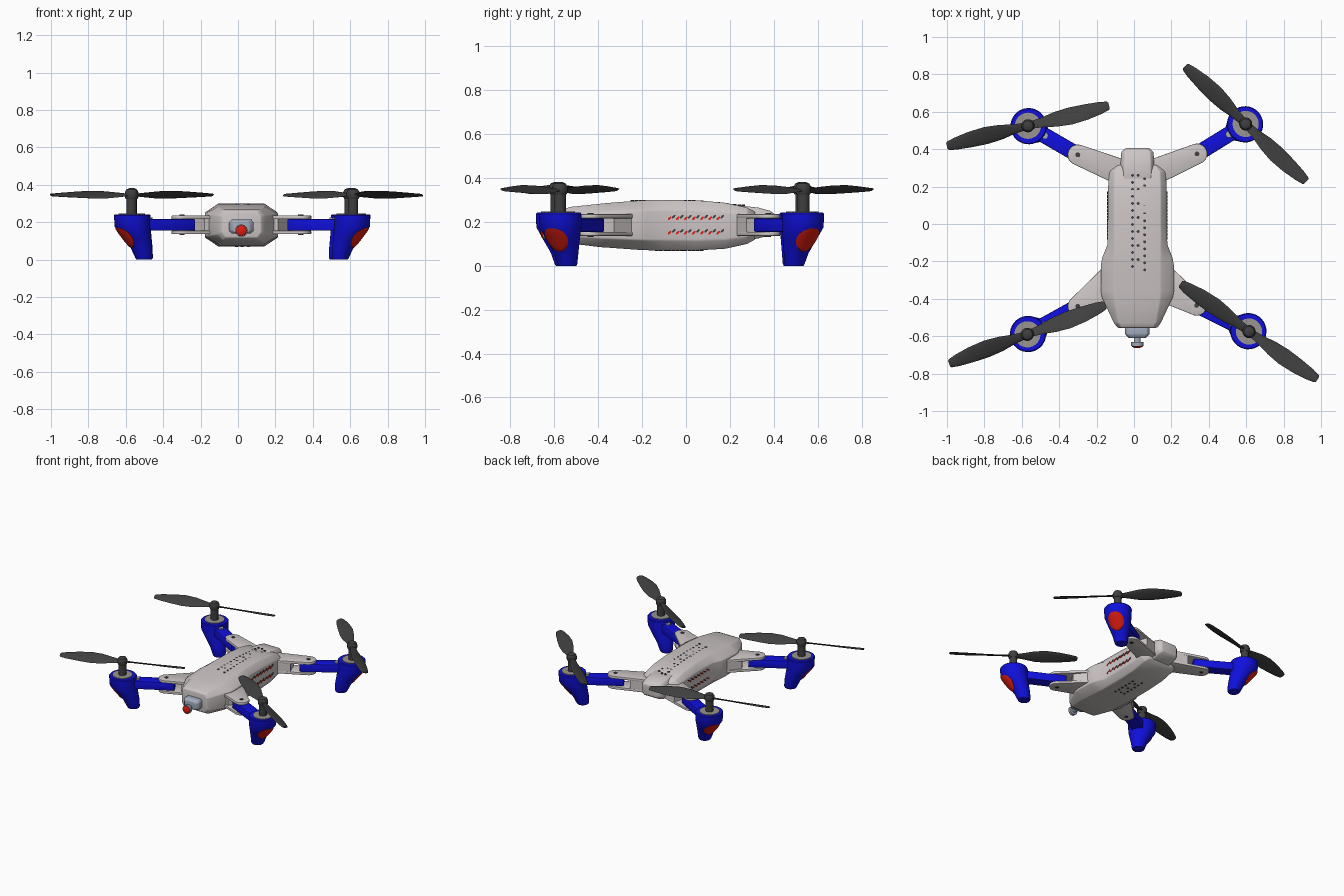
import bpy, bmesh, math
from mathutils import Vector

cube = bpy.data.objects.get("Cube")
if cube:
    bpy.data.objects.remove(cube, do_unlink=True)

X, Y, Z = Vector((1, 0, 0)), Vector((0, 1, 0)), Vector((0, 0, 1))
CX = 0.018  # body centre line


def material(name, r, g, b):
    m = bpy.data.materials.new(name)
    m.use_nodes = True
    m.diffuse_color = (r, g, b, 1)
    m.node_tree.nodes["Principled BSDF"].inputs["Base Color"].default_value = (r, g, b, 1)
    return m


SHELL = material("warm_grey_shell", 0.61, 0.56, 0.56)
BLUE = material("blue_plastic", 0.005, 0.005, 0.72)
RED = material("red_lens", 0.75, 0.012, 0.005)
DARK = material("dark_rubber", 0.05, 0.05, 0.05)
MOTOR = material("motor_grey", 0.32, 0.30, 0.28)
STEEL = material("steel", 0.36, 0.41, 0.50)


def ring(centre, u, v, ru, rv=None, n=24):
    rv = rv or ru
    c = Vector(centre)
    return [c + u * ru * math.cos(a) + v * rv * math.sin(a)
            for a in (2 * math.pi * i / n for i in range(n))]


def loft(name, rings, mat, bevel=0, angle=35):
    """Skin a list of equal rings, cap both ends and shade by angle."""
    bm = bmesh.new()
    rows = [[bm.verts.new(p) for p in r] for r in rings]
    n = len(rows[0])
    for a, b in zip(rows, rows[1:]):
        for i in range(n):
            j = (i + 1) % n
            bm.faces.new((a[i], a[j], b[j], b[i]))
    bm.faces.new(rows[0])
    bm.faces.new(rows[-1])
    bmesh.ops.recalc_face_normals(bm, faces=bm.faces)
    if bevel:
        sharp = [e for e in bm.edges if e.calc_face_angle(0) > 0.4]
        bmesh.ops.bevel(bm, geom=sharp, offset=bevel, segments=2, profile=0.5,
                        affect='EDGES', clamp_overlap=True)
    me = bpy.data.meshes.new(name)
    bm.to_mesh(me)
    bm.free()
    me.materials.append(mat)
    me.shade_smooth()
    me.set_sharp_from_angle(angle=math.radians(angle))
    ob = bpy.data.objects.new(name, me)
    bpy.context.collection.objects.link(ob)
    return ob


def post(name, x, y, r, z0, z1, mat, n=24):
    return loft(name, [ring((x, y, z), X, Y, r, n=n) for z in (z0, z1)], mat)


def prism(name, outline, z0, z1, mat, bevel=0.004):
    return loft(name, [[Vector((p.x, p.y, z)) for p in outline] for z in (z0, z1)], mat, bevel)


def octagon(y, hw, z0, z1):
    tw, drop = min(0.125, hw * 0.8), (z1 - z0) * 0.2
    half = [(tw, z1), (hw, z1 - drop), (hw, z0 + drop), (tw, z0)]
    pts = half + [(-x, z) for x, z in reversed(half)]
    return [Vector((CX + x, y, z)) for x, z in pts]


# Main body: y, half width, bottom, top
body = [(-0.555, 0.105, 0.118, 0.258), (-0.53, 0.125, 0.102, 0.268), (-0.39, 0.19, 0.085, 0.283),
        (-0.36, 0.195, 0.083, 0.286), (-0.22, 0.195, 0.073, 0.297), (-0.18, 0.188, 0.071, 0.299),
        (-0.11, 0.16, 0.07, 0.3), (0.05, 0.158, 0.07, 0.298), (0.18, 0.157, 0.078, 0.287),
        (0.28, 0.152, 0.1, 0.265), (0.315, 0.12, 0.12, 0.245)]
loft("body_shell", [octagon(*s) for s in body], SHELL, 0.006)

# Rear battery cap
cap = [(0.24, 0.09, 0.11, 0.275), (0.33, 0.09, 0.125, 0.265), (0.385, 0.086, 0.14, 0.25),
       (0.405, 0.065, 0.155, 0.235)]
loft("battery_cap", [octagon(*s) for s in cap], SHELL, 0.006)

# Camera at the nose
camera = [(-0.54, 0.065, 0.14, 0.215), (-0.59, 0.065, 0.14, 0.215), (-0.61, 0.045, 0.145, 0.205)]
loft("camera_bracket", [octagon(*s) for s in camera], STEEL, 0.004)
barrel = [(-0.6, 0.018), (-0.63, 0.018), (-0.632, 0.033), (-0.652, 0.033)]
loft("camera_barrel", [ring((CX, y, 0.155), X, Z, r) for y, r in barrel], STEEL)
lens = [(-0.65, 0.03), (-0.656, 0.028), (-0.661, 0.018), (-0.663, 0.006)]
loft("camera_lens", [ring((CX, y, 0.155), X, Z, r) for y, r in lens], RED)

# Vent slots on the deck, belly and flanks
for i in range(14):
    y = 0.26 - i * 0.0375
    z_top = 0.298 - max(0, y - 0.05) * 0.1
    for k, x in enumerate((-0.008, 0.022, 0.057)):
        if k == 1 and i % 2:
            continue
        dy = -0.018 if k == 2 else 0
        post("deck_vent", x, y + dy, 0.008, z_top - 0.012, z_top + 0.002, DARK, 8)
        if -0.15 < y < 0.1:
            post("belly_vent", x, y + dy, 0.008, 0.067, 0.075, DARK, 8)
slant, across = Vector((0, 0.7, 0.7)), Vector((0, 0.7, -0.7))
for side in (-1, 1):
    for z in (0.155, 0.22):
        for i in range(14):
            y = -0.075 + i * 0.0185
            mat = DARK if i % 2 else RED
            rings = [ring((CX + side * h, y, z + (0.004 if i % 2 else -0.004)), slant, across, 0.011, 0.005, 8)
                     for h in (0.15, 0.162)]
            loft("flank_vent", rings, mat)


# Motor pod profile: height, inward shift, radius
POD = [(0.242, 0.004, 0.092), (0.236, 0.004, 0.097), (0.175, 0.006, 0.095), (0.12, 0.032, 0.077),
       (0.06, 0.062, 0.057), (0.01, 0.076, 0.046), (0, 0.077, 0.041)]


def pod_at(z):
    for (za, sa, ra), (zb, sb, rb) in zip(POD, POD[1:]):
        if za >= z >= zb:
            t = (za - z) / (za - zb)
            return sa + (sb - sa) * t, ra + (rb - ra) * t


def rotor(x, y, degrees):
    post("motor_shaft", x, y, 0.027, 0.24, 0.335, DARK)
    hub = [(0.325, 0.03), (0.335, 0.035), (0.36, 0.035), (0.375, 0.027), (0.382, 0.012)]
    loft("rotor_hub", [ring((x, y, z), X, Y, r) for z, r in hub], DARK)
    # Blade stations: distance, leading side, trailing side, pitch
    stations = [(0.015, 0.02, 0.02, 10), (0.08, 0.028, 0.03, 25), (0.15, 0.042, 0.046, 26),
                (0.23, 0.047, 0.054, 24), (0.32, 0.042, 0.047, 20), (0.4, 0.034, 0.033, 16),
                (0.44, 0.026, 0.022, 14), (0.447, 0.018, 0.015, 14)]
    for turn in (0, 180):
        a = math.radians(degrees + turn)
        d = Vector((math.cos(a), math.sin(a), 0))
        side = Z.cross(d)
        rings = []
        for dist, lead, trail, pitch in stations:
            p = math.radians(pitch)
            chord = side * math.cos(p) - Z * math.sin(p)
            mid = Vector((x, y, 0.346)) + d * dist + chord * (lead - trail) / 2
            rings.append(ring(mid, chord, d.cross(chord), (lead + trail) / 2, 0.005, 12))
        loft("propeller_blade", rings, DARK, angle=50)


def arm(motor, pivot, root, half_root, degrees):
    m, p, b = (Vector((*q, 0)) for q in (motor, pivot, root))
    inward = (p - m).normalized()
    side = Z.cross(inward)

    # Motor pod with a red lamp on its outer slope
    loft("motor_pod", [ring(m + inward * s + Z * z, inward, side, r, n=32) for z, s, r in POD], BLUE)
    lamp = []
    for rho, lift in ((1, -0.004), (1, 0.004), (0.8, 0.006), (0.5, 0.006), (0.2, 0.006)):
        loop = []
        for i in range(24):
            t = 2 * math.pi * i / 24
            a, z = math.pi + 0.75 * rho * math.cos(t), 0.118 + 0.053 * rho * math.sin(t)
            s, r = pod_at(z)
            spoke = inward * math.cos(a) + side * math.sin(a)
            loop.append(m + inward * s + spoke * (r + lift) + Z * z)
        lamp.append(loop)
    loft("pod_lamp", lamp, RED, angle=60)
    post("motor_disc", m.x, m.y, 0.07, 0.235, 0.247, MOTOR, 32)
    rotor(m.x, m.y, degrees)

    # Blue arm running into the fork
    s0, s1, w = m + inward * 0.04, p + inward * 0.06, side * 0.042
    prism("folding_arm", [s0 + w, s1 + w, s1 - w, s0 - w], 0.155, 0.216, BLUE, 0.006)
    k = m + inward * 0.105
    post("arm_screw", k.x, k.y, 0.018, 0.2, 0.226, STEEL, 16)

    # Grey fork: two plates with a closed inner end
    out = (p - b).normalized()
    across = Z.cross(out)
    end = [p + out * 0.055 * math.cos(a) + across * 0.055 * math.sin(a)
           for a in (math.radians(q) for q in range(-90, 91, 18))]
    plate = [b - across * half_root] + end + [b + across * half_root]
    prism("fork_lower_plate", plate, 0.136, 0.155, SHELL)
    prism("fork_upper_plate", plate, 0.216, 0.236, SHELL)
    q = b.lerp(p, 0.55)
    core = [b - across * half_root, q - across * 0.06, q + across * 0.06, b + across * half_root]
    prism("fork_core", core, 0.15, 0.22, SHELL, 0)
    post("pivot_screw", p.x, p.y, 0.013, 0.132, 0.24, DARK, 12)


# Four arms: motor, pivot, root on the body, root half width, blade angle
arm((0.597, 0.535), (0.337, 0.375), (0.1, 0.275), 0.07, -43.8)
arm((-0.567, 0.525), (-0.3, 0.37), (-0.065, 0.275), 0.07, 13.8)
arm((0.615, -0.575), (0.335, -0.435), (0.14, -0.31), 0.1, -35.2)
arm((-0.57, -0.59), (-0.3, -0.44), (-0.105, -0.31), 0.1, 20.3)
